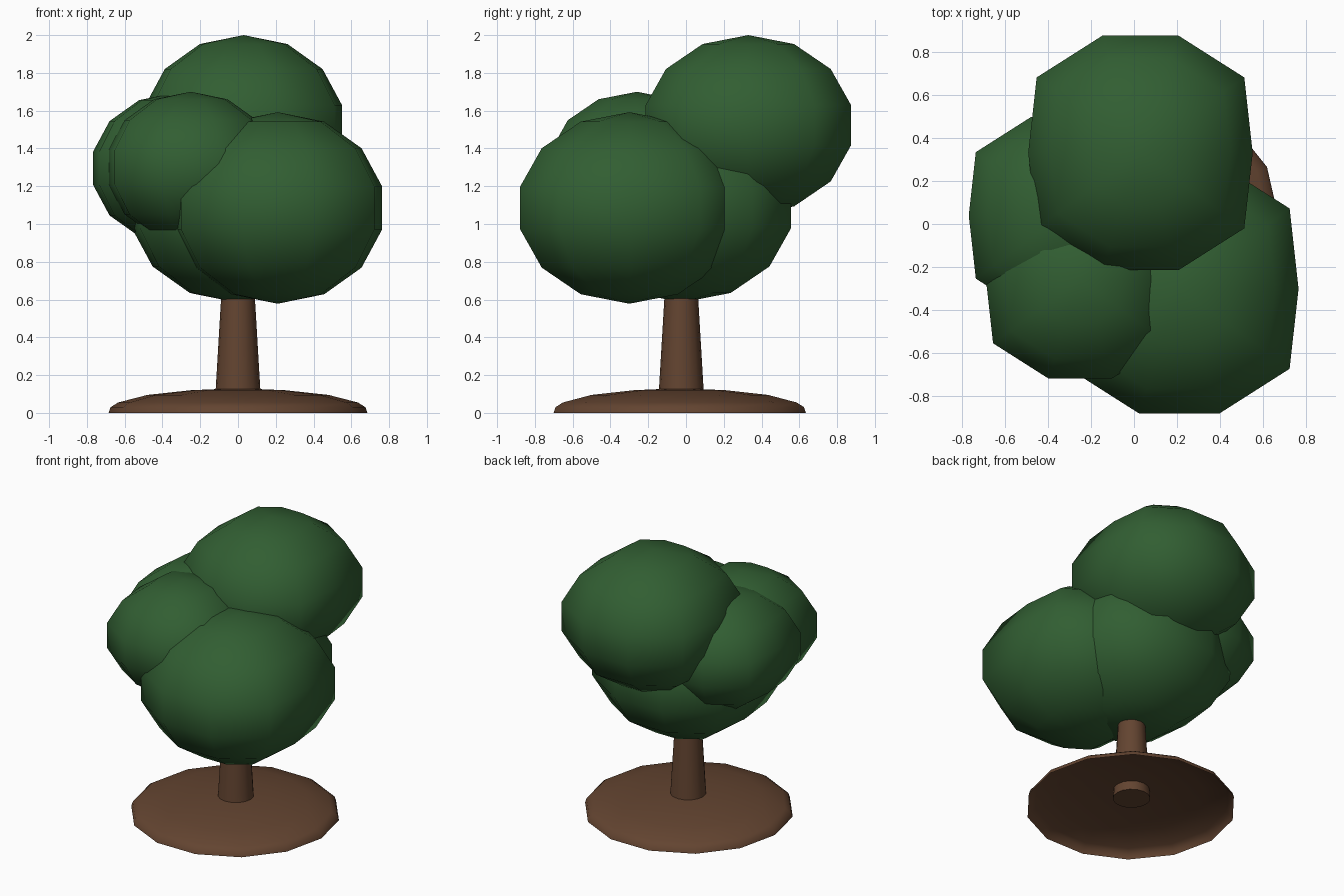
import bpy, bmesh, math
from mathutils import Matrix

cube = bpy.data.objects.get("Cube")
if cube:
    bpy.data.objects.remove(cube, do_unlink=True)


def make_material(name, rgb):
    mat = bpy.data.materials.new(name)
    mat.use_nodes = True
    color = (*rgb, 1.0)
    mat.diffuse_color = color
    mat.node_tree.nodes["Principled BSDF"].inputs["Base Color"].default_value = color
    return mat


leaf_green = make_material("leaf green", (0.031, 0.112, 0.032))
bark_brown = make_material("bark brown", (0.125, 0.058, 0.030))


def finish(bm, name, mat, location):
    bmesh.ops.recalc_face_normals(bm, faces=bm.faces)
    mesh = bpy.data.meshes.new(name)
    bm.to_mesh(mesh)
    bm.free()
    mesh.materials.append(mat)
    obj = bpy.data.objects.new(name, mesh)
    obj.location = location
    bpy.context.collection.objects.link(obj)
    bpy.ops.object.select_all(action="DESELECT")
    obj.select_set(True)
    bpy.context.view_layer.objects.active = obj
    bpy.ops.object.shade_smooth_by_angle(angle=math.radians(60))
    return obj


# Foliage clump: low-poly ball with a slightly squared plan
def clump(name, location, size):
    bm = bmesh.new()
    bmesh.ops.create_uvsphere(bm, u_segments=10, v_segments=7, radius=1)
    first = next(v for v in bm.verts if math.hypot(v.co.x, v.co.y) > 0.3)
    turn = -math.atan2(first.co.y, first.co.x)
    bmesh.ops.rotate(bm, verts=bm.verts, matrix=Matrix.Rotation(turn, 3, "Z"))
    wide, deep, power = 1.12, 1.18, 3.3
    for v in bm.verts:
        ring = math.hypot(v.co.x, v.co.y)
        if ring > 0.01:
            c, s = abs(v.co.x) / ring, abs(v.co.y) / ring
            plan = ((c / wide) ** power + (s / deep) ** power) ** (-1 / power)
            v.co.x *= plan
            v.co.y *= plan
        v.co *= size
    finish(bm, name, leaf_green, location)


clump("foliage_top", (0.03, 0.33, 1.523), 0.477)
clump("foliage_front", (0.21, -0.3, 1.085), 0.507)
clump("foliage_center", (-0.01, -0.02, 1.09), 0.505)
clump("foliage_front_right", (-0.25, -0.26, 1.30), 0.40)
clump("foliage_right", (-0.33, 0.04, 1.295), 0.40)


# Round parts: stack of rings (radius, height), optionally closed at the bottom
def lathe(name, profile, sides, mat, location, closed):
    bm = bmesh.new()
    rings = []
    for radius, z in profile:
        angles = [2 * math.pi * i / sides for i in range(sides)]
        rings.append([bm.verts.new((radius * math.cos(a), radius * math.sin(a), z))
                      for a in angles])
    for low, high in zip(rings, rings[1:]):
        for i in range(sides):
            j = (i + 1) % sides
            bm.faces.new((low[i], low[j], high[j], high[i]))
    bm.faces.new(rings[-1])
    if closed:
        bm.faces.new(rings[0][::-1])
    return finish(bm, name, mat, location)


# Tapered trunk
lathe("trunk", [(0.122, 0.06), (0.09, 0.6), (0.08, 0.8)], 16,
      bark_brown, (0, -0.025, 0), True)

# Shallow earth mound, hollow underneath
lathe("ground_mound",
      [(0.685, 0), (0.675, 0.03), (0.635, 0.055), (0.48, 0.095), (0.25, 0.12), (0.06, 0.128)],
      14, bark_brown, (0, -0.033, 0), False)
